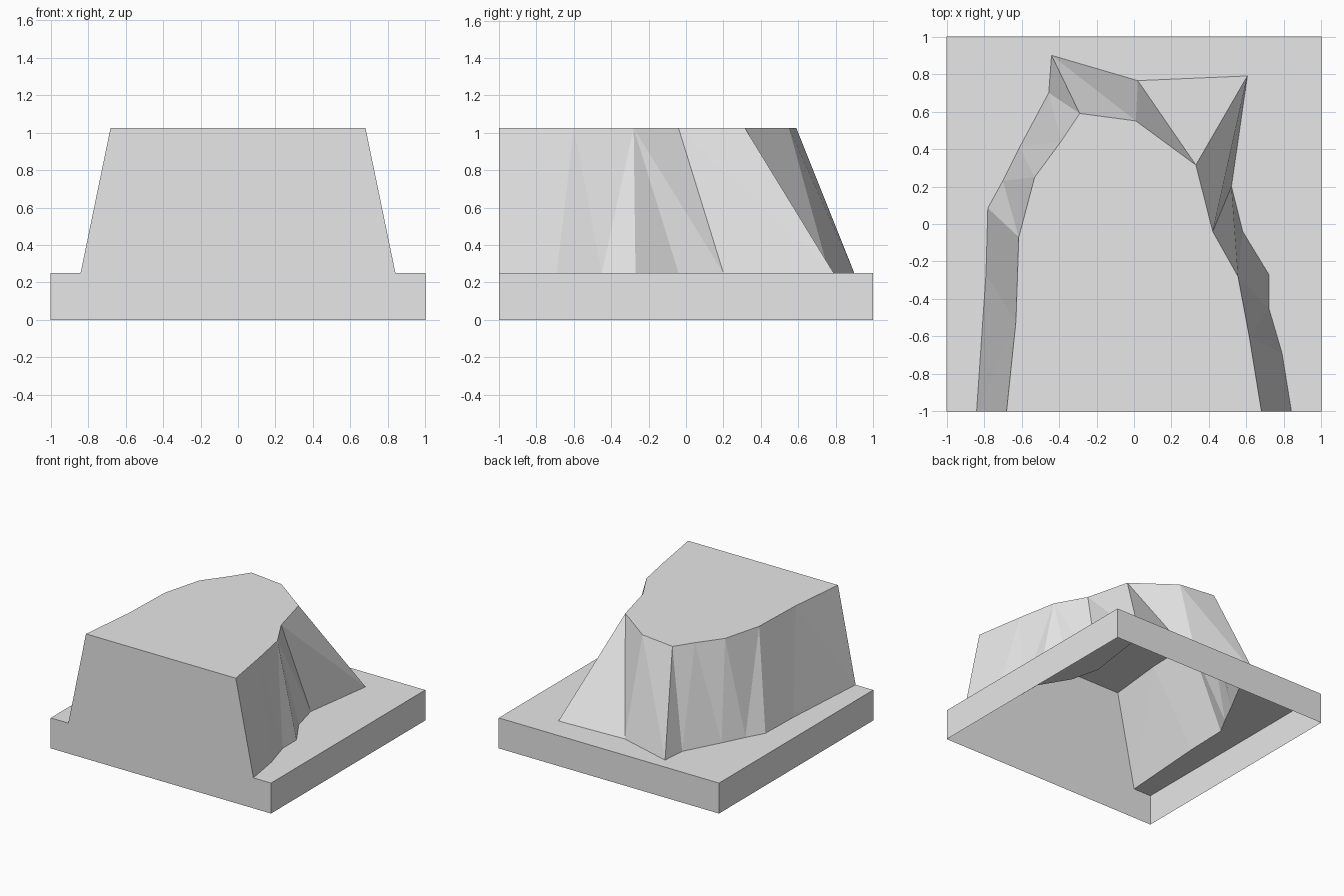
import bpy
import bmesh

cube = bpy.data.objects.get("Cube")
if cube:
    bpy.data.objects.remove(cube, do_unlink=True)

LEDGE, SUMMIT = 0.25, 1.025

grey = bpy.data.materials.new("light_grey")
grey.use_nodes = True
grey.diffuse_color = (0.8, 0.8, 0.8, 1)
grey.node_tree.nodes["Principled BSDF"].inputs["Base Color"].default_value = (0.8, 0.8, 0.8, 1)


def lift(outline, z):
    return [(x, y, z) for x, y in outline]


def build(name, polygons):
    """Make one flat-shaded open shell from a list of polygons."""
    bm = bmesh.new()
    for points in polygons:
        bm.faces.new([bm.verts.new(p) for p in points])
    bmesh.ops.remove_doubles(bm, verts=bm.verts, dist=0.0001)
    mesh = bpy.data.meshes.new(name)
    bm.to_mesh(mesh)
    bm.free()
    mesh.materials.append(grey)
    obj = bpy.data.objects.new(name, mesh)
    bpy.context.collection.objects.link(obj)
    return obj


# Hill outlines, from the front right round the back to the front left
crest = lift([(0.68, -1), (0.615, -0.6), (0.555, -0.28), (0.42, -0.04),
              (0.33, 0.315), (0.01, 0.55), (-0.29, 0.59), (-0.39, 0.44),
              (-0.53, 0.25), (-0.615, -0.07), (-0.63, -0.52), (-0.68, -1)], SUMMIT)
foot = lift([(0.84, -1), (0.79, -0.69), (0.72, -0.45), (0.72, -0.27),
             (0.58, -0.04), (0.52, 0.2), (0.605, 0.79), (0.02, 0.765),
             (-0.44, 0.9), (-0.455, 0.7), (-0.61, 0.41), (-0.7, 0.23),
             (-0.78, 0.085), (-0.79, -0.27), (-0.84, -1)], LEDGE)

# Hill: zip the two outlines with triangles (F steps the foot, C the crest)
slopes = []
c = f = 0
for step in "FCFCFFFCFCFCFCFCFCFCFFCFC":
    if step == "F":
        slopes.append([crest[c], foot[f], foot[f + 1]])
        f += 1
    else:
        slopes.append([crest[c], foot[f], crest[c + 1]])
        c += 1
build("hill", slopes + [crest])

# Plinth: ledge round the hill and three outer walls, open underneath
square = [(1, -1), (1, 1), (-1, 1), (-1, -1)]
low, high = lift(square, 0), lift(square, LEDGE)
walls = [[low[i], low[i + 1], high[i + 1], high[i]] for i in range(3)]
build("plinth", walls + [high + foot[::-1]])

# Front: one upright sheet closing both plinth and hill
build("front_wall", [[low[3], low[0], high[0], foot[0], crest[0],
                      crest[-1], foot[-1], high[3]]])
